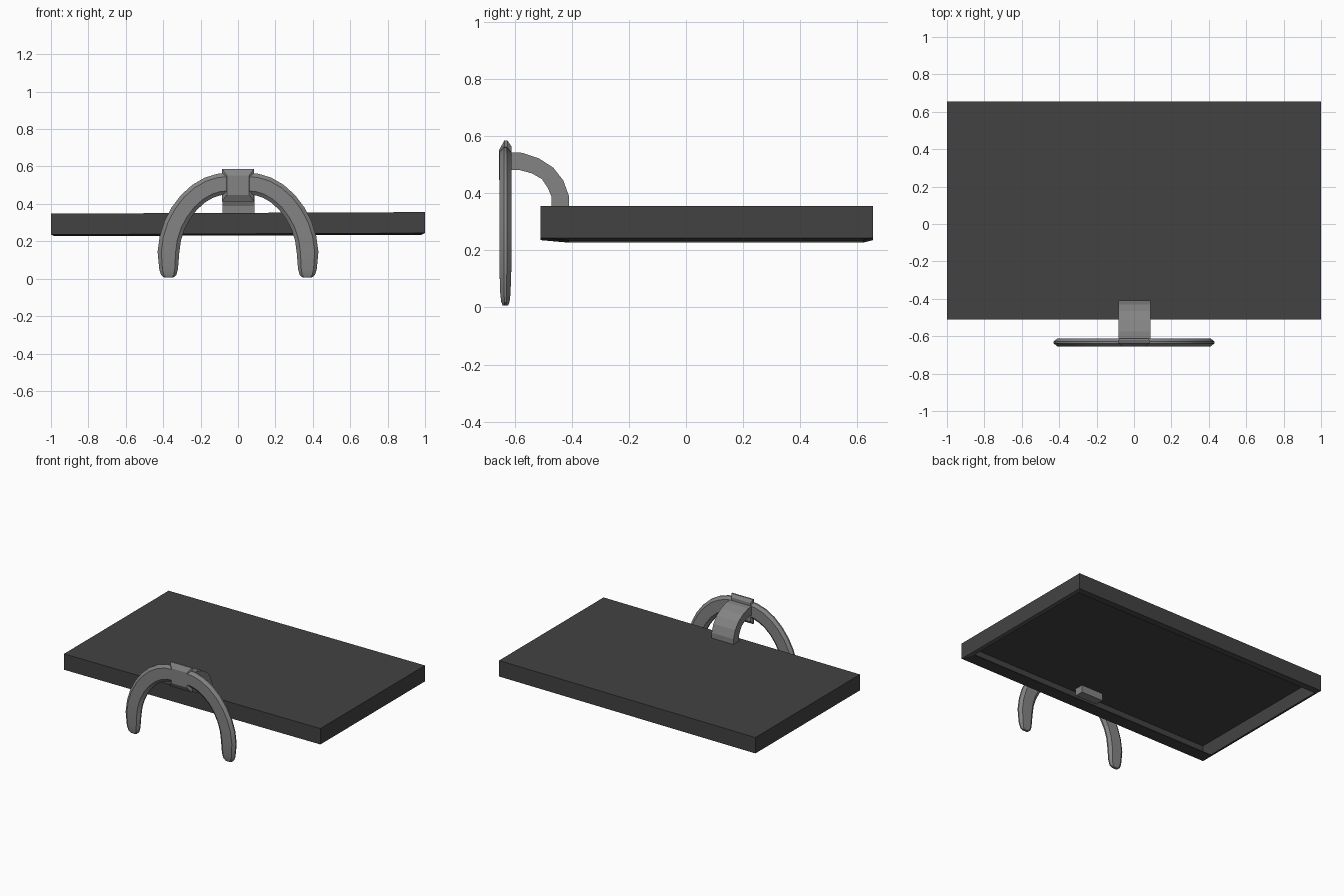
import bpy, bmesh, math
from mathutils import Vector

if "Cube" in bpy.data.objects:
    bpy.data.objects.remove(bpy.data.objects["Cube"])


def material(name, v):
    m = bpy.data.materials.new(name)
    m.diffuse_color = (v, v, v, 1)
    m.use_nodes = True
    m.node_tree.nodes["Principled BSDF"].inputs["Base Color"].default_value = m.diffuse_color
    return m


dark = material("dark_plastic", 0.055)
grey = material("grey_metal", 0.23)


def loft(name, rings, mat, smooth=False):
    """Skin a row of equal-length point rings and cap both ends."""
    bm = bmesh.new()
    loops = [[bm.verts.new(p) for p in ring] for ring in rings]
    n = len(loops[0])
    for a, b in zip(loops, loops[1:]):
        for i in range(n):
            j = (i + 1) % n
            bm.faces.new((a[i], a[j], b[j], b[i]))
    bm.faces.new(loops[0][::-1])
    bm.faces.new(loops[-1])
    bmesh.ops.recalc_face_normals(bm, faces=bm.faces)
    me = bpy.data.meshes.new(name)
    bm.to_mesh(me)
    bm.free()
    me.materials.append(mat)
    ob = bpy.data.objects.new(name, me)
    bpy.context.collection.objects.link(ob)
    if smooth:
        bpy.ops.object.select_all(action='DESELECT')
        ob.select_set(True)
        bpy.context.view_layer.objects.active = ob
        bpy.ops.object.shade_smooth_by_angle(angle=math.radians(30))
    return ob


# Panel: hollow tray, open below, with a lip round the opening and a faint tilt
def tray_ring(x, y0, y1, z):
    return [(px, py, z + 0.004 * px)
            for px, py in ((-x, y0), (x, y0), (x, y1), (-x, y1))]


loft("display_panel", [
    tray_ring(1.0, -0.51, 0.655, 0.352),
    tray_ring(1.0, -0.51, 0.655, 0.24),
    tray_ring(0.98, -0.41, 0.62, 0.231),
    tray_ring(0.98, -0.41, 0.62, 0.237),
    tray_ring(0.993, -0.503, 0.648, 0.246),
    tray_ring(0.993, -0.503, 0.648, 0.345),
], dark)

# Neck: flat bar curving from the panel to the clamp, (y, z) outer and inner
outer = [(-0.41, 0.295), (-0.41, 0.39), (-0.43, 0.445), (-0.465, 0.49),
         (-0.515, 0.522), (-0.575, 0.542), (-0.63, 0.545)]
inner = [(-0.472, 0.295), (-0.472, 0.39), (-0.485, 0.42), (-0.505, 0.45),
         (-0.54, 0.47), (-0.585, 0.482), (-0.63, 0.482)]
loft("neck", [[(-0.083, *o), (0.087, *o), (0.087, *i), (-0.083, *i)]
              for o, i in zip(outer, inner)], grey)

# Clamp: chamfered block holding both legs
loft("clamp", [[(sx * x, y, 0.5 + sz * z)
                for sx, sz in ((-1, -1), (1, -1), (1, 1), (-1, 1))]
               for x, z, y in ((0.075, 0.065, -0.612), (0.085, 0.086, -0.626),
                               (0.085, 0.086, -0.636), (0.06, 0.052, -0.655))], grey)

# Legs: flattened tubes sweeping out and down, tapered at the feet
path = [(0.05, 0.507), (0.10, 0.504), (0.155, 0.487), (0.21, 0.455),
        (0.262, 0.408), (0.306, 0.35), (0.34, 0.285), (0.362, 0.215),
        (0.372, 0.14), (0.371, 0.05), (0.37, 0.02), (0.37, 0.006)]
scale = [1] * 9 + [0.86, 0.7, 0.42]
section = [(0.058, -0.005), (0.058, 0.005), (0.038, 0.021), (-0.038, 0.021),
           (-0.058, 0.005), (-0.058, -0.005), (-0.038, -0.021), (0.038, -0.021)]
for side, s in (("left", -1), ("right", 1)):
    rings = []
    for k, (x, z) in enumerate(path):
        a, b = path[max(k - 1, 0)], path[min(k + 1, len(path) - 1)]
        t = Vector((b[0] - a[0], b[1] - a[1])).normalized()
        rings.append([(s * (x - t.y * u * scale[k]), -0.633 + v * scale[k],
                       z + t.x * u * scale[k]) for u, v in section])
    loft(side + "_leg", rings, grey, smooth=True)
